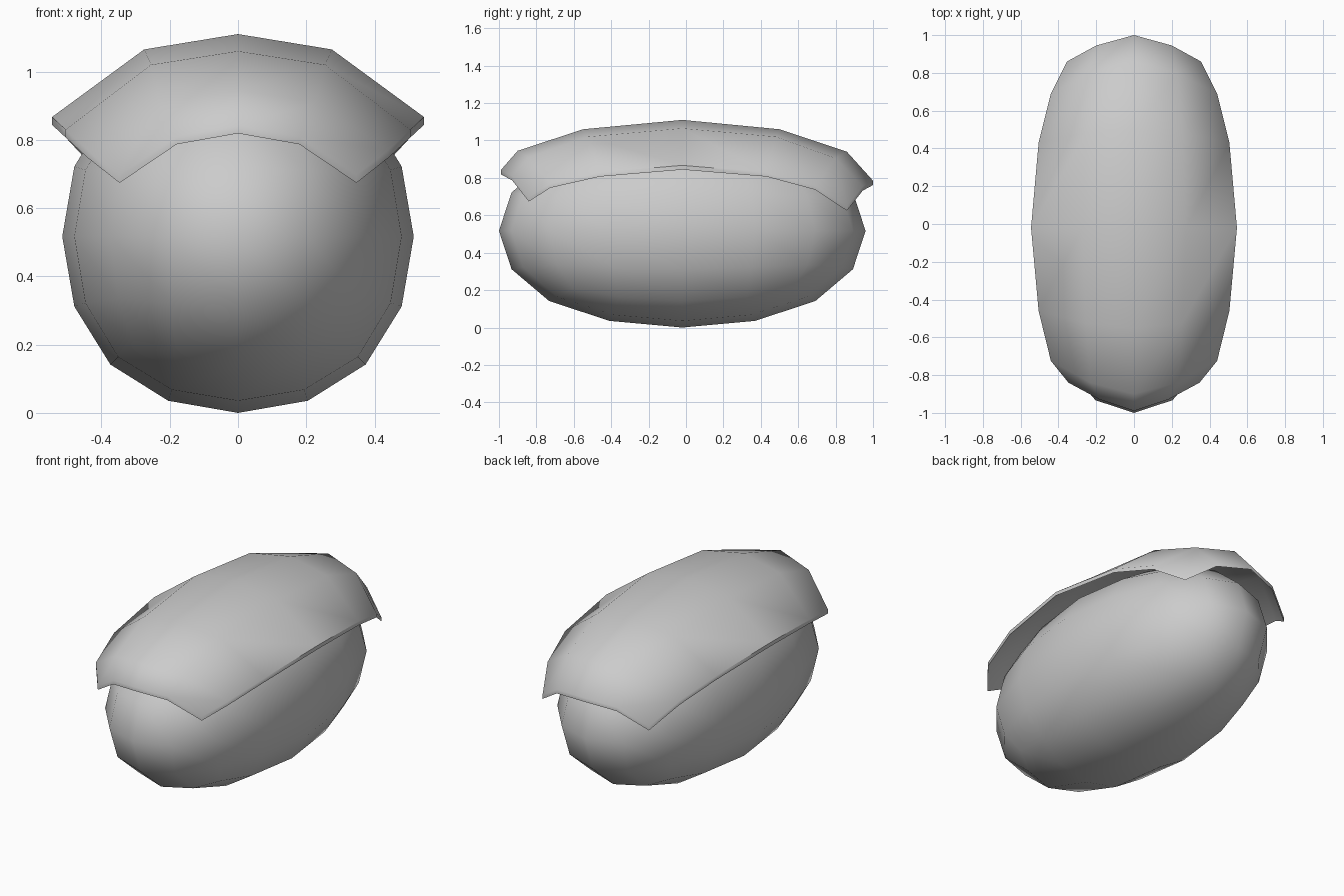
import bpy, bmesh

if "Cube" in bpy.data.objects:
    bpy.data.objects.remove(bpy.data.objects["Cube"])

# Rounded body: a cube smoothed by subdivision, scaled to the wanted extents
HX, HY, HZ = 0.515, 0.98, 0.517
bpy.ops.mesh.primitive_cube_add(size=2)
body = bpy.context.object
body.name = "body"
mod = body.modifiers.new("smooth", "SUBSURF")
mod.levels = mod.render_levels = 2
bpy.ops.object.modifier_apply(modifier=mod.name)
reach = max(v.co.x for v in body.data.vertices)
for v in body.data.vertices:
    v.co = (v.co.x / reach * HX, v.co.y / reach * HY - 0.02, v.co.z / reach * HZ + 0.52)
low = min(v.co.z for v in body.data.vertices)
for v in body.data.vertices:
    v.co.z -= low
bpy.ops.object.shade_smooth()

# Draped slice on top: rows from front to back, each from the ridge to the side edge
rows = [
    [(0, -0.99, 0.842), (0.18, -0.93, 0.81), (0.347, -0.84, 0.697)],
    [(0, -0.90, 0.945), (0.23, -0.84, 0.91), (0.44, -0.725, 0.77)],
    [(0, -0.55, 1.06), (0.255, -0.525, 1.02), (0.505, -0.46, 0.83)],
    [(0, -0.02, 1.11), (0.275, -0.02, 1.065), (0.545, -0.02, 0.867)],
    [(0, 0.50, 1.06), (0.255, 0.48, 1.02), (0.505, 0.43, 0.83)],
    [(0, 0.86, 0.94), (0.23, 0.80, 0.905), (0.44, 0.69, 0.76)],
    [(0, 1.00, 0.785), (0.20, 0.945, 0.755), (0.355, 0.86, 0.648)],
]
THICK = 0.023
bm = bmesh.new()
grid = []
for row in rows:
    full = [(-x, y, z) for x, y, z in row[:0:-1]] + row
    grid.append([bm.verts.new(p) for p in full])
for a, b in zip(grid, grid[1:]):
    for i in range(len(a) - 1):
        bm.faces.new((a[i], a[i + 1], b[i + 1], b[i]))
# Underside and rim
ext = bmesh.ops.extrude_face_region(bm, geom=bm.faces[:], use_keep_orig=True)
for g in ext["geom"]:
    if isinstance(g, bmesh.types.BMVert):
        g.co.z -= THICK
bmesh.ops.recalc_face_normals(bm, faces=bm.faces[:])
mesh = bpy.data.meshes.new("top_slice")
bm.to_mesh(mesh)
bm.free()
top = bpy.data.objects.new("top_slice", mesh)
bpy.context.collection.objects.link(top)
bpy.ops.object.select_all(action="DESELECT")
top.select_set(True)
bpy.context.view_layer.objects.active = top
bpy.ops.object.shade_smooth_by_angle(angle=0.9)
